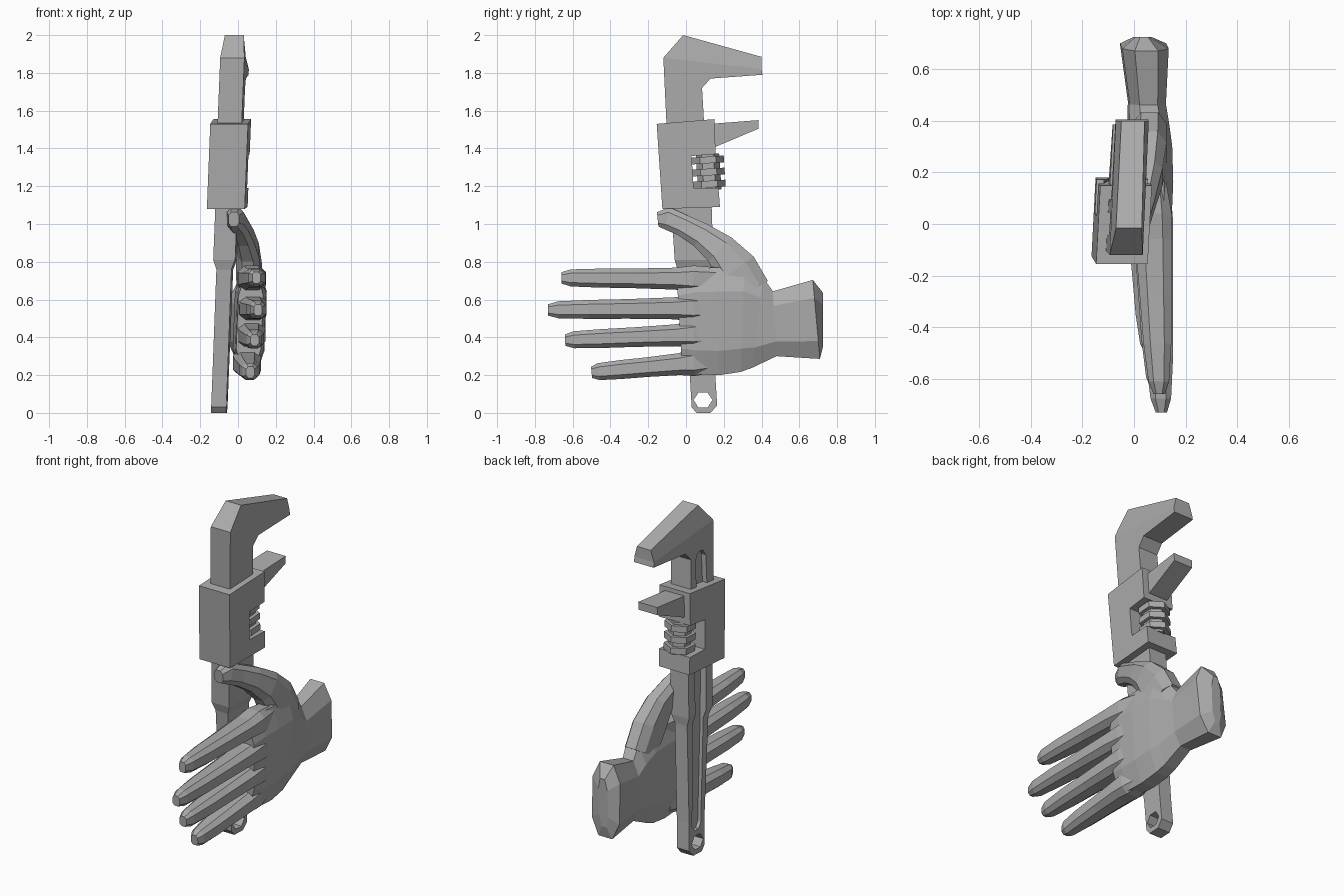
import bpy, bmesh, math
from mathutils import Vector, Matrix

if "Cube" in bpy.data.objects:
    bpy.data.objects.remove(bpy.data.objects["Cube"], do_unlink=True)

grey = bpy.data.materials.new("plain_grey")
grey.use_nodes = True
COLOUR = (0.42, 0.42, 0.42, 1)
grey.diffuse_color = COLOUR
grey.node_tree.nodes["Principled BSDF"].inputs["Base Color"].default_value = COLOUR


def finish(name, bm):
    bmesh.ops.recalc_face_normals(bm, faces=bm.faces[:])
    mesh = bpy.data.meshes.new(name)
    bm.to_mesh(mesh)
    bm.free()
    mesh.materials.append(grey)
    ob = bpy.data.objects.new(name, mesh)
    bpy.context.collection.objects.link(ob)
    return ob


def bridge(bm, a, b):
    n = len(a)
    for i in range(n):
        j = (i + 1) % n
        bm.faces.new((a[i], a[j], b[j], b[i]))


def lean(y, z):
    """Middle plane of the slightly leaning wrench."""
    return -0.105 + 0.043 * z + 0.05 * y


def plate(name, pts, half=None, dx=0):
    """Side outline of (y, z[, half thickness]) made solid across x."""
    bm = bmesh.new()
    sides = []
    for s in (-1, 1):
        sides.append([bm.verts.new((lean(p[0], p[1]) + dx + s * (half or p[2]), p[0], p[1]))
                      for p in pts])
        bm.faces.new(sides[-1])
    bridge(bm, *sides)
    return finish(name, bm)


def limb(name, path, twist=0):
    """Loft of chamfered sections along a path of (x, y, z, thickness, width)."""
    bm = bmesh.new()
    section = [(1, .55), (.5, 1), (-.5, 1), (-1, .55), (-1, -.55), (-.5, -1), (.5, -1), (1, -.55)]
    centres = [Vector(p[:3]) for p in path]
    rings = []
    for i, p in enumerate(path):
        t = centres[min(i + 1, len(path) - 1)] - centres[max(i - 1, 0)]
        t.x = 0
        across = Vector((1, 0, 0)).cross(t.normalized())
        across.x = twist
        rings.append([bm.verts.new(centres[i] + Vector((u * p[3], 0, 0)) + across * v * p[4])
                      for u, v in section])
    for a, b in zip(rings, rings[1:]):
        bridge(bm, a, b)
    bm.faces.new(rings[0])
    bm.faces.new(rings[-1])
    return finish(name, bm)


def cut(ob, cutter):
    mod = ob.modifiers.new("cut", "BOOLEAN")
    mod.operation = "DIFFERENCE"
    mod.solver = "EXACT"
    mod.object = cutter
    bpy.context.view_layer.update()
    dg = bpy.context.evaluated_depsgraph_get()
    result = bpy.data.meshes.new_from_object(ob.evaluated_get(dg))
    ob.modifiers.clear()
    ob.data = result


# Wrench handle: thin grip, sloped collar, thick shank
grip = plate("handle_grip", [(.03, .03), (.055, 0), (.13, 0), (.165, .04), (.155, .2),
                             (.14, .76), (-.045, .76), (.02, .2)], .04)
collar = plate("handle_collar", [(-.045, .76, .04), (.14, .76, .04),
                                 (.145, .81, .058), (-.06, .81, .058)])
shank = plate("handle_shank", [(-.06, .81), (.145, .81), (.135, 1.12), (-.08, 1.12)], .058)

# Long groove on the outer face and a hexagonal hanging hole
groove = plate("groove_cutter", [(.055, .17), (.075, .14), (.11, .14), (.13, .17),
                                 (.09, .76), (.08, 1.06), (-.02, 1.06), (0, .76)], .1, -.12)
hole = plate("hole_cutter", [(.09 + .05 * math.cos(k * math.pi / 3),
                              .068 + .045 * math.sin(k * math.pi / 3)) for k in range(6)], .2)
for part in (grip, collar, shank):
    cut(part, groove)
cut(grip, hole)

# Fixed upper jaw with a bevelled crown
jaw = plate("upper_jaw", [(-.1, 1.46), (-.12, 1.88), (.4, 1.82), (.405, 1.79),
                          (.13, 1.77), (.085, 1.72), (.1, 1.46)], .064)
slot = plate("slot_cutter", [(-.045, 1.4), (-.045, 1.7), (-.02, 1.74), (.02, 1.74),
                             (.045, 1.7), (.045, 1.4)], .1, -.135)
cut(jaw, slot)
plate("upper_jaw_crown", [(-.12, 1.88, .064), (-.015, 2, .05), (.4, 1.885, .045), (.4, 1.82, .064)])
for cutter in (groove, hole, slot):
    bpy.data.objects.remove(cutter, do_unlink=True)

# Sliding body with open window, and its jaw
plate("sliding_body", [(-.155, 1.53), (.15, 1.555), (.157, 1.37), (.03, 1.36),
                       (.04, 1.19), (.172, 1.19), (.18, 1.09), (-.125, 1.08)], .1)
plate("lower_jaw", [(.13, 1.53), (.385, 1.55), (.385, 1.505), (.16, 1.41), (.13, 1.41)], .062)

# Adjusting screw: core and raised threads
screw = bmesh.new()
parts = [(0, .062, .19)] + [(k * .064, .085, .036) for k in (-1, 0, 1)]
for height, radius, depth in parts:
    place = (Matrix.Translation((lean(.12, 1.275), .12, 1.275)) @ Matrix.Rotation(.065, 4, "X")
             @ Matrix.Translation((0, 0, height)))
    bmesh.ops.create_cone(screw, cap_ends=True, segments=6, radius1=radius, radius2=radius,
                          depth=depth, matrix=place)
finish("adjusting_screw", screw)

# Palm and flared wrist
limb("palm_and_wrist", [(.062, -.035, .48, .066, .255), (.066, .05, .485, .075, .28),
                        (.066, .17, .485, .08, .285), (.06, .3, .492, .082, .275),
                        (.054, .38, .478, .076, .24), (.05, .47, .472, .07, .172),
                        (.04, .69, .495, .09, .21), (.033, .726, .495, .03, .14)], .04)

# Fingers: (name, root z, tip y, tip z, root x, tip x)
for name, z0, y1, z1, x0, x1 in (("index", .71, -.66, .715, .072, .098),
                                 ("middle", .555, -.73, .545, .076, .106),
                                 ("ring", .415, -.64, .385, .07, .088),
                                 ("little", .265, -.5, .215, .048, .065)):
    steps = []
    for f, thick, width in ((-.2, .05, .06), (0, .074, .07), (.14, .072, .058), (.45, .062, .052),
                            (.72, .054, .05), (.93, .04, .045), (1, .022, .03)):
        steps.append((x0 + (x1 - x0) * max(f, 0), y1 * f + .04 * (1 - f), z0 + (z1 - z0) * f,
                      thick, width))
    limb(name + "_finger", steps)

# Thumb reaching round the shank
limb("thumb", [(.06, .34, .64, .066, .11), (.058, .265, .76, .068, .115), (.05, .18, .865, .06, .088),
               (.03, .08, .94, .052, .068), (.005, -.02, .995, .047, .058),
               (-.014, -.1, 1.03, .044, .06), (-.022, -.15, 1.025, .028, .038)])
